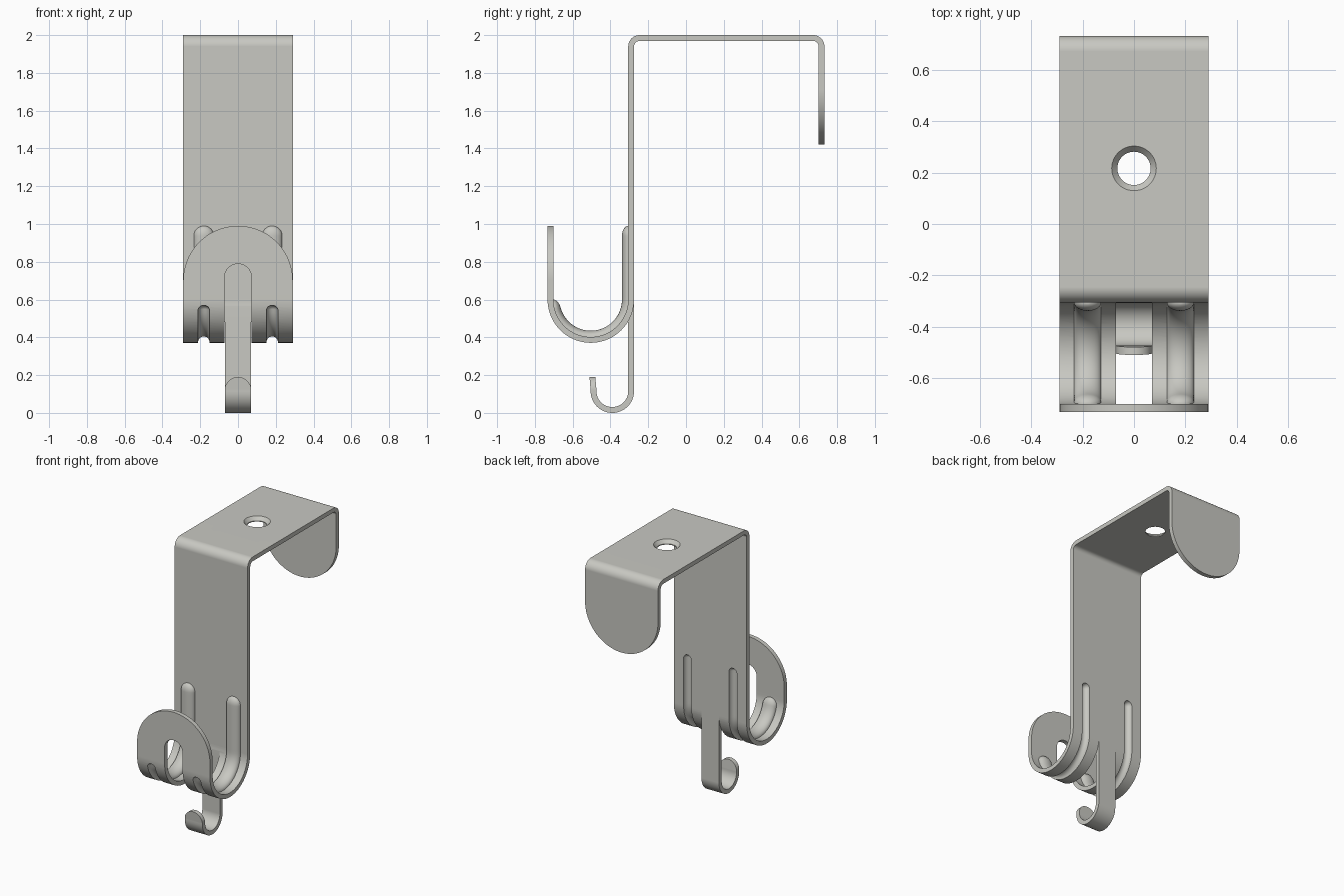
import bpy, bmesh
from math import sin, cos, pi, radians, hypot

old = bpy.data.objects.get("Cube")
if old:
    bpy.data.objects.remove(old, do_unlink=True)

T = 0.031            # sheet thickness
W = 0.29             # strap half width
FRONT = -0.275       # back face of the hanging plate
UY, UZ, UR = -0.504, 0.60, 0.229   # big hook centre and outer radius

metal = bpy.data.materials.new("warm grey metal")
metal.use_nodes = True
grey = (0.58, 0.58, 0.54, 1)
metal.diffuse_color = grey
metal.node_tree.nodes["Principled BSDF"].inputs["Base Color"].default_value = grey


def loft(name, rings):
    """Skin a list of equal rings and close both ends."""
    bm = bmesh.new()
    loops = [[bm.verts.new(p) for p in ring] for ring in rings]
    n = len(loops[0])
    for a, b in zip(loops, loops[1:]):
        for i in range(n):
            j = (i + 1) % n
            bm.faces.new((a[i], a[j], b[j], b[i]))
    bm.faces.new(loops[0])
    bm.faces.new(loops[-1])
    bmesh.ops.recalc_face_normals(bm, faces=bm.faces)
    me = bpy.data.meshes.new(name)
    bm.to_mesh(me)
    bm.free()
    me.materials.append(metal)
    ob = bpy.data.objects.new(name, me)
    bpy.context.collection.objects.link(ob)
    return ob


def arc(cy, cz, r, a0, a1, n, side, w):
    """Bend as (y, z, normal y, normal z, half width)."""
    out = []
    for i in range(n + 1):
        a = radians(a0 + (a1 - a0) * i / n)
        out.append((cy + r * cos(a), cz + r * sin(a), side * cos(a), side * sin(a), w))
    return out


def tip(y, z_end, up, r, ny, lean=0.0):
    """Round end of a strip, from its point back to full width."""
    out = []
    for i in range(25):
        a = radians(2 + 88 * i / 24)
        out.append((y + lean * cos(a), z_end - up * r * (1 - cos(a)), ny, 0, r * sin(a)))
    return out


def sheet(name, path):
    h = T / 2
    return loft(name, [[(sx * w, y + sn * h * ny, z + sn * h * nz)
                        for sx, sn in ((-1, -1), (1, -1), (1, 1), (-1, 1))]
                       for y, z, ny, nz, w in path])


def bead(name, x, r, s0, s1, width, depth, floor):
    """Round-ended bar following the big hook at radius r."""
    cap, bend = width, pi * r
    angles = [radians(8 + 82 * i / 8) for i in range(9)]
    steps = [(s0 + cap * (1 - cos(a)), sin(a)) for a in angles]
    lo, hi = s0 + cap, s1 - cap
    steps += [(lo + (hi - lo) * i / 45, 1) for i in range(1, 45)]
    steps += [(s1 - cap * (1 - cos(a)), sin(a)) for a in reversed(angles)]
    rings = []
    for s, k in steps:
        a = pi + min(s, bend) / r
        y, z = UY + r * cos(a), UZ + r * sin(a) + max(0, s - bend)
        ring = []
        for i in range(24):
            t = 2 * pi * i / 24
            d = k * depth * max(sin(t), floor)
            ring.append((x + k * width * cos(t), y - d * cos(a), z - d * sin(a)))
        rings.append(ring)
    return loft(name, rings)


def combine(ob, tool, op):
    m = ob.modifiers.new(op, 'BOOLEAN')
    m.operation, m.object, m.solver = op, tool, 'EXACT'
    bpy.context.view_layer.objects.active = ob
    bpy.ops.object.modifier_apply(modifier=m.name)
    bpy.data.objects.remove(tool, do_unlink=True)


def finish(ob):
    bpy.ops.object.select_all(action='DESELECT')
    ob.select_set(True)
    bpy.context.view_layer.objects.active = ob
    bpy.ops.object.shade_smooth_by_angle(angle=radians(32))
    m = ob.modifiers.new("even shading", 'WEIGHTED_NORMAL')
    m.keep_sharp = True


# Main strap: front tab, big hook, hanging plate, top, back tab
C = 0.06             # outer radius of the top corners
mid = C - T / 2
back = 0.733
path = tip(UY - UR + T / 2, 0.99, 1, W, -1)
path += arc(UY, UZ, UR - T / 2, 180, 360, 40, 1, W)
path += arc(FRONT - T + C, 2 - C, mid, 180, 90, 10, -1, W)
path += arc(back - C, 2 - C, mid, 90, 0, 10, -1, W)
path += reversed(tip(back - T / 2, 1.42, -1, W, -1))
strap = sheet("door_strap", path)

# Pressed ribs: raised inside the hook, hollow on the outside
r_in = UR - T
for side in (-1, 1):
    x = side * 0.181
    rib = bead("rib", x, r_in, 0.0, pi * r_in + 0.39, 0.053, 0.033, -0.3)
    combine(strap, rib, 'UNION')
for side in (-1, 1):
    x = side * 0.181
    groove = bead("groove", x, UR, 0.03, pi * UR + 0.37, 0.031, 0.034, -1)
    combine(strap, groove, 'DIFFERENCE')

# Round-topped slot the small hook is cut from
s = 0.0712
profile = [(-s, 0.2), (s, 0.2)]
profile += [(s * cos(pi * i / 20), 0.718 + s * sin(pi * i / 20)) for i in range(21)]
slot = loft("slot", [[(x, y, z) for x, z in profile] for y in (-0.9, FRONT - T - 0.003)])
combine(strap, slot, 'DIFFERENCE')

# Countersunk screw hole
hole = loft("hole", [[(r * cos(pi * i / 24), 0.217 + r * sin(pi * i / 24), z)
                      for i in range(48)]
                     for r, z in ((0.065, 1.9), (0.065, 1.975), (0.087, 2.0), (0.087, 2.1))])
combine(strap, hole, 'DIFFERENCE')
finish(strap)

# Small hook hanging below
hr = 0.115
hy = FRONT - hr
hook = [(FRONT - T / 2, UZ, 1, 0, 0.07)]
hook += arc(hy, hr, hr - T / 2, 0, -180, 28, 1, 0.07)
hook += reversed(tip(hy - hr + T / 2, 0.19, 1, 0.07, -1, -0.006))
finish(sheet("small_hook", hook))
